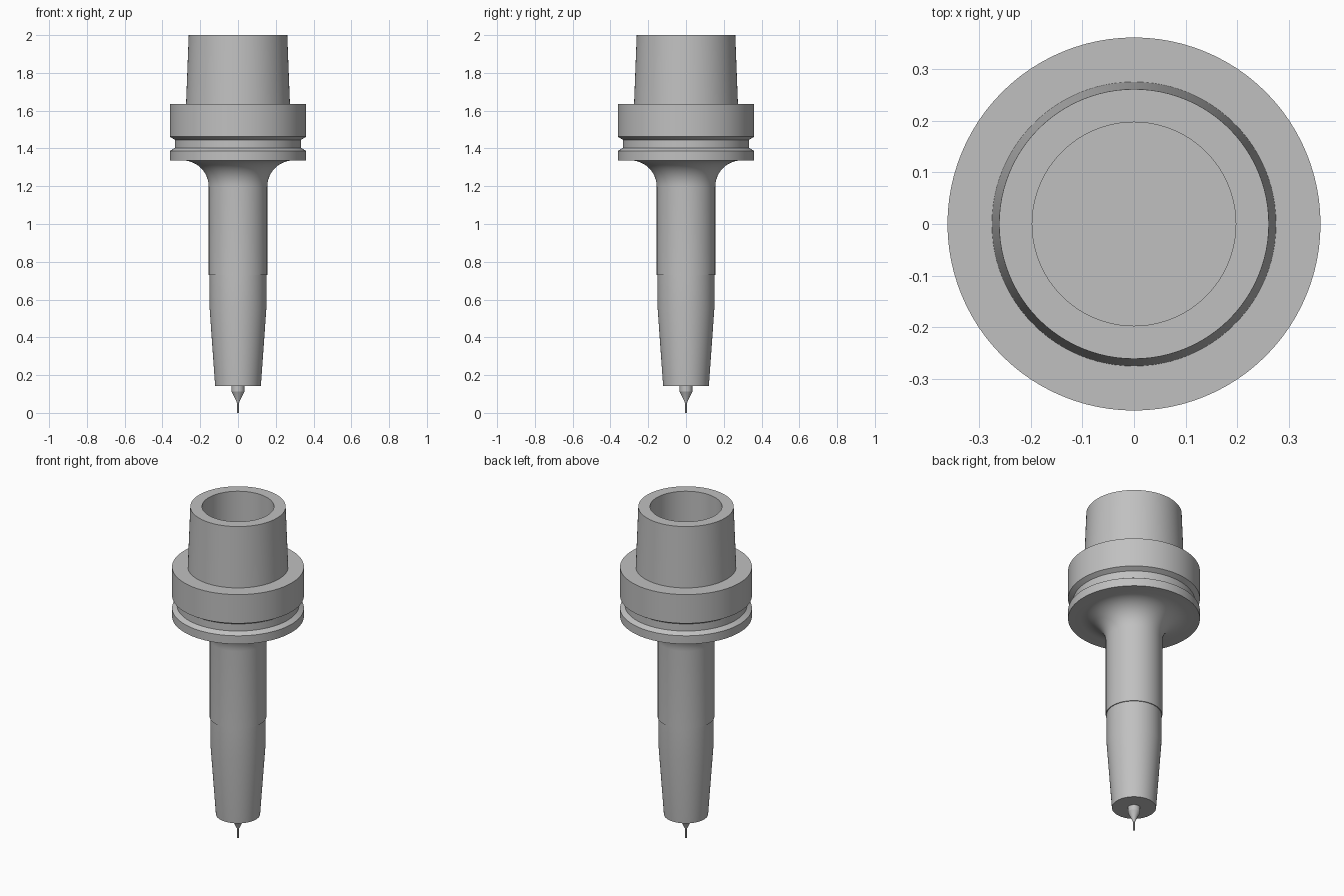
import bpy
import bmesh
from math import sin, cos, pi, radians

cube = bpy.data.objects.get("Cube")
if cube:
    bpy.data.objects.remove(cube, do_unlink=True)

SIDES = 96

steel = bpy.data.materials.new("plain_steel")
steel.use_nodes = True
GREY = (0.53, 0.53, 0.53, 1)
steel.diffuse_color = GREY
steel.node_tree.nodes["Principled BSDF"].inputs["Base Color"].default_value = GREY


def lathe(name, profile, sides=SIDES):
    """Revolve (radius, height) points around z; ends on the axis close the solid."""
    bm = bmesh.new()
    verts = [bm.verts.new((r, 0, z)) for r, z in profile]
    edges = [bm.edges.new(pair) for pair in zip(verts, verts[1:])]
    bmesh.ops.spin(bm, geom=verts + edges, cent=(0, 0, 0), axis=(0, 0, 1),
                   angle=2 * pi, steps=sides, use_duplicate=False)
    bmesh.ops.remove_doubles(bm, verts=bm.verts, dist=1e-5)
    bmesh.ops.recalc_face_normals(bm, faces=bm.faces)
    mesh = bpy.data.meshes.new(name)
    bm.to_mesh(mesh)
    bm.free()
    mesh.materials.append(steel)
    obj = bpy.data.objects.new(name, mesh)
    bpy.context.collection.objects.link(obj)
    bpy.ops.object.select_all(action="DESELECT")
    obj.select_set(True)
    bpy.context.view_layer.objects.active = obj
    bpy.ops.object.shade_smooth_by_angle(angle=radians(20))
    return obj


# Nose taper, neck with a small step, and concave fillet under the flange
neck_r, flange_base, fillet = 0.155, 1.337, 0.14
body = [(0, 0.142), (0.121, 0.142), (0.15, 0.55), (0.15, 0.73), (neck_r, 0.73)]
for i in range(13):
    a = i / 12 * pi / 2
    body.append((neck_r + fillet * (1 - cos(a)), flange_base - fillet * (1 - sin(a))))

# Flange with gripper groove
body += [(0.361, flange_base), (0.361, 1.387), (0.334, 1.403),
         (0.334, 1.446), (0.361, 1.462), (0.361, 1.636)]

# Hollow tapered shank with a blind bore
body += [(0.275, 1.636), (0.261, 2.0), (0.197, 2.0), (0.197, 1.6), (0, 1.6)]
lathe("tool_holder", body)

# Small cutter with a conical shoulder and a fine tip
lathe("cutter", [(0, 0.15), (0.034, 0.15), (0.034, 0.112), (0.006, 0.055),
                 (0.005, 0.05), (0.005, 0), (0, 0)], 48)
